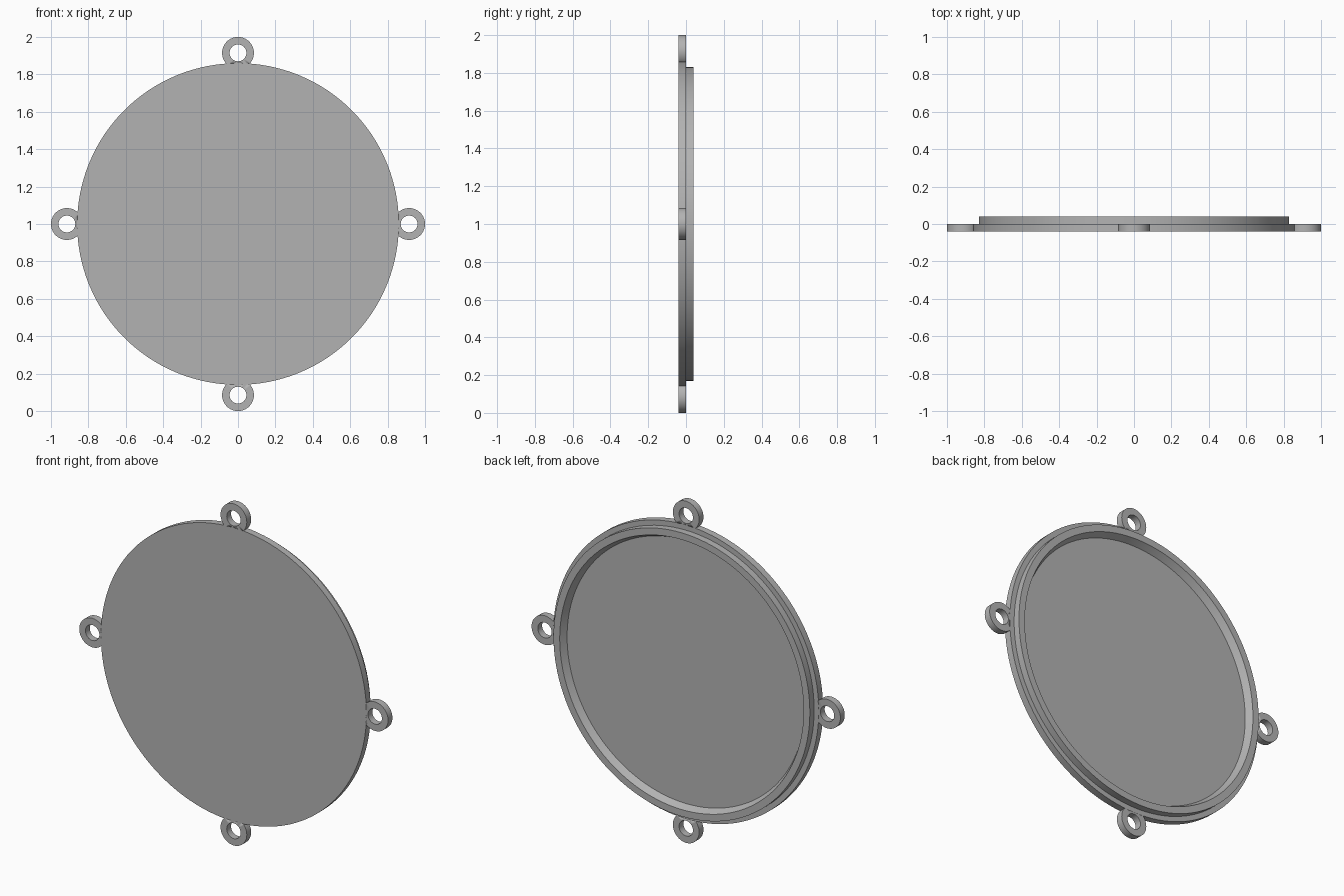
import bpy
import math
from mathutils import Matrix, Vector

if "Cube" in bpy.data.objects:
    bpy.data.objects.remove(bpy.data.objects["Cube"], do_unlink=True)

RIM_R, LIP_R, WALL_R, FLOOR_R = 0.86, 0.83, 0.79, 0.77
FRONT, MID, BACK = -0.04, 0.0, 0.04
LUG_DIST, LUG_R, HOLE_R = 0.915, 0.085, 0.045

grey = bpy.data.materials.new("plain grey")
grey.use_nodes = True
colour = (0.45, 0.45, 0.45, 1)
grey.diffuse_color = colour
grey.node_tree.nodes["Principled BSDF"].inputs["Base Color"].default_value = colour


def lathe(name, profile, steps, centre=(0, 0)):
    """Spin a closed (radius, y) profile about a y axis through centre (x, z)."""
    verts, faces, rings = [], [], []
    for r, y in profile:
        if r == 0:
            rings.append([len(verts)] * steps)
            verts.append((centre[0], y, centre[1] + 1))
            continue
        rings.append(list(range(len(verts), len(verts) + steps)))
        for i in range(steps):
            a = math.tau * i / steps
            verts.append((centre[0] + r * math.cos(a), y, centre[1] + 1 + r * math.sin(a)))
    pairs = list(zip(rings, rings[1:]))
    if profile[0][0] > 0:
        pairs.append((rings[-1], rings[0]))
    for a, b in pairs:
        for i in range(steps):
            j = (i + 1) % steps
            faces.append(list(dict.fromkeys((a[i], a[j], b[j], b[i]))))
    mesh = bpy.data.meshes.new(name)
    mesh.from_pydata(verts, [], faces)
    mesh.materials.append(grey)
    obj = bpy.data.objects.new(name, mesh)
    bpy.context.collection.objects.link(obj)
    bpy.ops.object.select_all(action="DESELECT")
    obj.select_set(True)
    bpy.context.view_layer.objects.active = obj
    bpy.ops.object.mode_set(mode="EDIT")
    bpy.ops.mesh.select_all(action="SELECT")
    bpy.ops.mesh.normals_make_consistent(inside=False)
    bpy.ops.object.mode_set(mode="OBJECT")
    bpy.ops.object.shade_smooth_by_angle(angle=math.radians(30))
    return obj


# Round cover with a raised lip around the recessed back
lathe("cover_disc", [(0, FRONT), (RIM_R, FRONT), (RIM_R, MID), (LIP_R, MID),
                     (LIP_R, BACK), (WALL_R, BACK), (FLOOR_R, MID), (0, MID)], 128)

# Four mounting eyelets, each trimmed where it meets the rim
cutter = lathe("rim_cutter", [(0, -0.1), (RIM_R - 0.002, -0.1), (RIM_R - 0.002, 0.1), (0, 0.1)], 128)
cutter.hide_render = True
cutter.hide_viewport = True
for name, x, z in (("left", 1, 0), ("right", -1, 0), ("top", 0, 1), ("bottom", 0, -1)):
    lug = lathe(name + "_eyelet", [(HOLE_R, FRONT), (LUG_R, FRONT), (LUG_R, MID), (HOLE_R, MID)],
                48, (x * LUG_DIST, z * LUG_DIST))
    trim = lug.modifiers.new("trim", "BOOLEAN")
    trim.operation = "DIFFERENCE"
    trim.object = cutter
    trim.solver = "EXACT"
